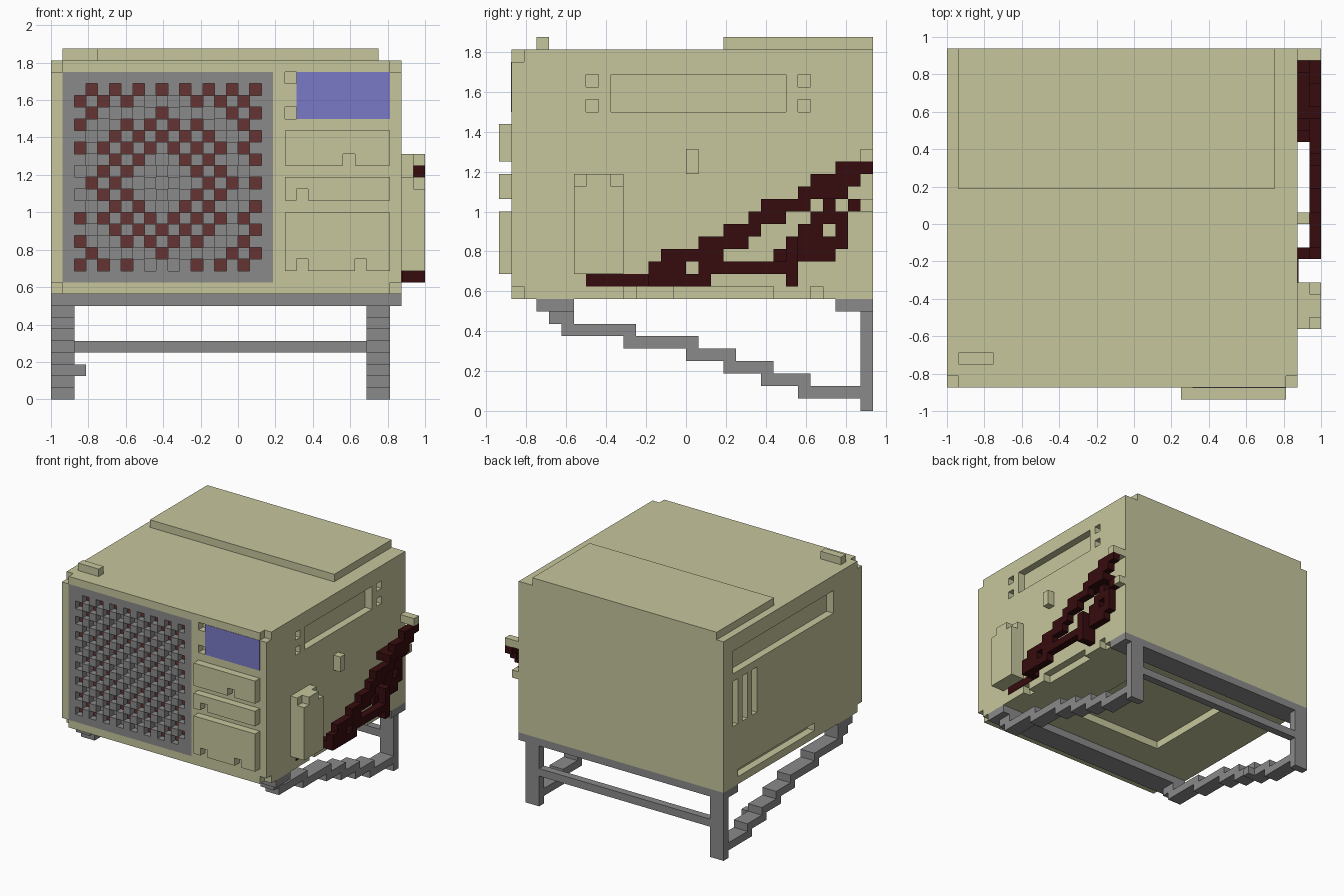
import bpy, bmesh, math

if "Cube" in bpy.data.objects:
    bpy.data.objects.remove(bpy.data.objects["Cube"], do_unlink=True)

U = 0.0625  # one block


def material(name, rgb):
    lin = [((c / 255 + 0.055) / 1.055) ** 2.4 if c > 10 else c / 255 / 12.92 for c in rgb]
    m = bpy.data.materials.new(name)
    m.use_nodes = True
    m.diffuse_color = (*lin, 1)
    m.node_tree.nodes["Principled BSDF"].inputs["Base Color"].default_value = (*lin, 1)
    return m


OLIVE = material("olive casing", (198, 198, 157))
GREY = material("mid grey", (138, 138, 138))
RED = material("dull red", (102, 51, 51))
DARK = material("dark red pipe", (54, 12, 14))
BLUE = material("blue screen", (122, 122, 198))


def build(name, mat, boxes):
    """One object from boxes (x0, x1, y0, y1, z0, z1) counted in blocks."""
    bm = bmesh.new()
    for x0, x1, y0, y1, z0, z1 in boxes:
        vs = bmesh.ops.create_cube(bm, size=1)["verts"]
        for v in vs:
            v.co.x = (x0 if v.co.x < 0 else x1) * U - 1
            v.co.y = (y0 if v.co.y < 0 else y1) * U - 0.9375
            v.co.z = (z0 if v.co.z < 0 else z1) * U
    me = bpy.data.meshes.new(name)
    bm.to_mesh(me)
    bm.free()
    me.materials.append(mat)
    ob = bpy.data.objects.new(name, me)
    bpy.context.collection.objects.link(ob)
    return ob


# Casing with all recesses cut out
E = 0.5
cuts = [(1, 19, 1 - E, 2, 10, 28)]                                   # grille bay
for z in (24, 27):                                                   # screen dents
    cuts.append((20, 21, 1 - E, 2, z, z + 1))
for x0, x1 in ((-E, 1), (29, 30 + E)):                               # front corners
    cuts += [(x0, x1, 1 - E, 2, 9 - E, 10), (x0, x1, 1 - E, 2, 28, 29 + E)]
cuts.append((29, 30 + E, 9, 23, 24, 27))                             # left side panel
for y in (7, 24):
    for z in (24, 26):
        cuts.append((29, 30 + E, y, y + 1, z, z + 1))
for y0, y1 in ((10, 11), (14, 22), (25, 26)):                        # lower edge notches
    cuts.append((29, 30 + E, y0, y1, 9 - E, 10))
cuts.append((-E, 1, 7, 28, 24, 27))                                  # right side panel
cuts.append((-E, 1, 11, 27, 10, 11))                                 # right side low slot
for y in (23, 25, 27):                                               # right side vents
    cuts.append((-E, 1, y, y + 1, 17, 23))
cuts.append((8, 22, 10, 24, 9 - E, 10))                              # underside recess

casing = build("casing", OLIVE, [(0, 30, 1, 30, 9, 29)])
cutter = build("casing_cutter", OLIVE, cuts)
cutter.hide_render = True
mod = casing.modifiers.new("recesses", "BOOLEAN")
mod.operation, mod.solver, mod.object = "DIFFERENCE", "EXACT", cutter
dg = bpy.context.evaluated_depsgraph_get()
cut_mesh = bpy.data.meshes.new_from_object(casing.evaluated_get(dg))
casing.modifiers.clear()
casing.data = cut_mesh
bpy.data.objects.remove(cutter, do_unlink=True)

# Chequered grille, with coloured floors in the open cells
frame = [(1, 2, 1, 2, 10, 28), (18, 19, 1, 2, 10, 28),
         (2, 18, 1, 2, 10, 11), (2, 18, 1, 2, 27, 28)]
reds = []
for x in range(2, 18):
    for z in range(11, 27):
        if (x + z) % 2 == 0:
            frame.append((x, x + 1, 1, 2, z, z + 1))
        else:
            r = math.hypot(x - 9, z - 18)
            if not (r < 2.4 or 6.2 < r < 7.5):
                reds.append((x, x + 1, 1.88, 1.96, z, z + 1))
build("grille", GREY, frame)
build("grille_backing", GREY, [(2, 18, 1.92, 2, 11, 27)])
build("speaker_cone", RED, reds)

# Front panels with finger notches, and the screen
build("screen", BLUE, [(21, 29, 0.96, 1.04, 24, 28)])


def drawer(name, z0, z1, notches):
    boxes = [(20, 29, 0, 1, z0 + 1, z1)]
    edges = [20] + [e for n in notches for e in (n, n + 1)] + [29]
    for a, b in zip(edges[::2], edges[1::2]):
        boxes.append((a, b, 0, 1, z0, z0 + 1))
    build(name, OLIVE, boxes)


drawer("upper_drawer", 20, 23, [25])
drawer("middle_drawer", 17, 19, [21])
drawer("lower_drawer", 11, 16, [21, 26])

# Top lid and button
build("top_lid", OLIVE, [(1, 28, 18, 30, 29, 30)])
build("top_button", OLIVE, [(1, 4, 3, 4, 29, 30)])

# Left side fittings
build("side_box", OLIVE, [(30, 32, 6, 10, 11, 18), (30, 31, 6, 10, 18, 19),
                          (31, 32, 7, 9, 18, 19)])
build("side_knob", OLIVE, [(30, 31, 15, 16, 19, 21)])
build("pipe_mounts", OLIVE, [(30, 32, 29, 30, 20, 21), (30, 31, 29, 30, 16, 17)])

# Pipes: rows are (y0, y1, z0, z1)
main = [(12, 17, 10, 11), (12, 15, 11, 12), (13, 18, 12, 13), (16, 20, 13, 14),
        (18, 21, 14, 15), (20, 23, 15, 16), (21, 25, 16, 17), (24, 28, 17, 18),
        (25, 29, 18, 19), (27, 30, 19, 20), (16, 24, 11, 12)]
loop = [(23, 24, 10, 14), (24, 27, 12, 13), (22, 23, 12, 13), (26, 28, 13, 14),
        (24, 26, 13, 15), (27, 28, 14, 15), (25, 28, 15, 16), (26, 27, 16, 17),
        (28, 29, 16, 17), (24, 28, 17, 18)]
build("main_pipe", DARK, [(31, 32, *p) for p in main] + [(30, 31, 12, 13, 10, 11)])
build("looped_pipe", DARK, [(30, 31, *p) for p in loop] + [(31, 32, 23, 24, 10, 14)])
build("pipe_inlay", DARK, [(29.96, 30.06, 7, 12, 10, 11)])

# Stand: rails, back legs and stepped braces
build("front_rail", GREY, [(0, 30, 3, 6, 8, 9)])
build("back_rail", GREY, [(0, 30, 27, 30, 8, 9)])
build("cross_bar", GREY, [(2, 27, 29, 30, 4, 5)])
steps = [(4, 6, 7), (5, 11, 6), (10, 16, 5), (15, 19, 4), (18, 22, 3), (21, 25, 2), (24, 29, 1)]
for side, x in (("right", 0), ("left", 27)):
    build(side + "_back_leg", GREY, [(x, x + 2, 29, 30, 0, 8)])
    build(side + "_stepped_brace", GREY, [(x, x + 2, a, b, z, z + 1) for a, b, z in steps])
build("brace_peg", GREY, [(2, 3, 21, 22, 2, 3)])
